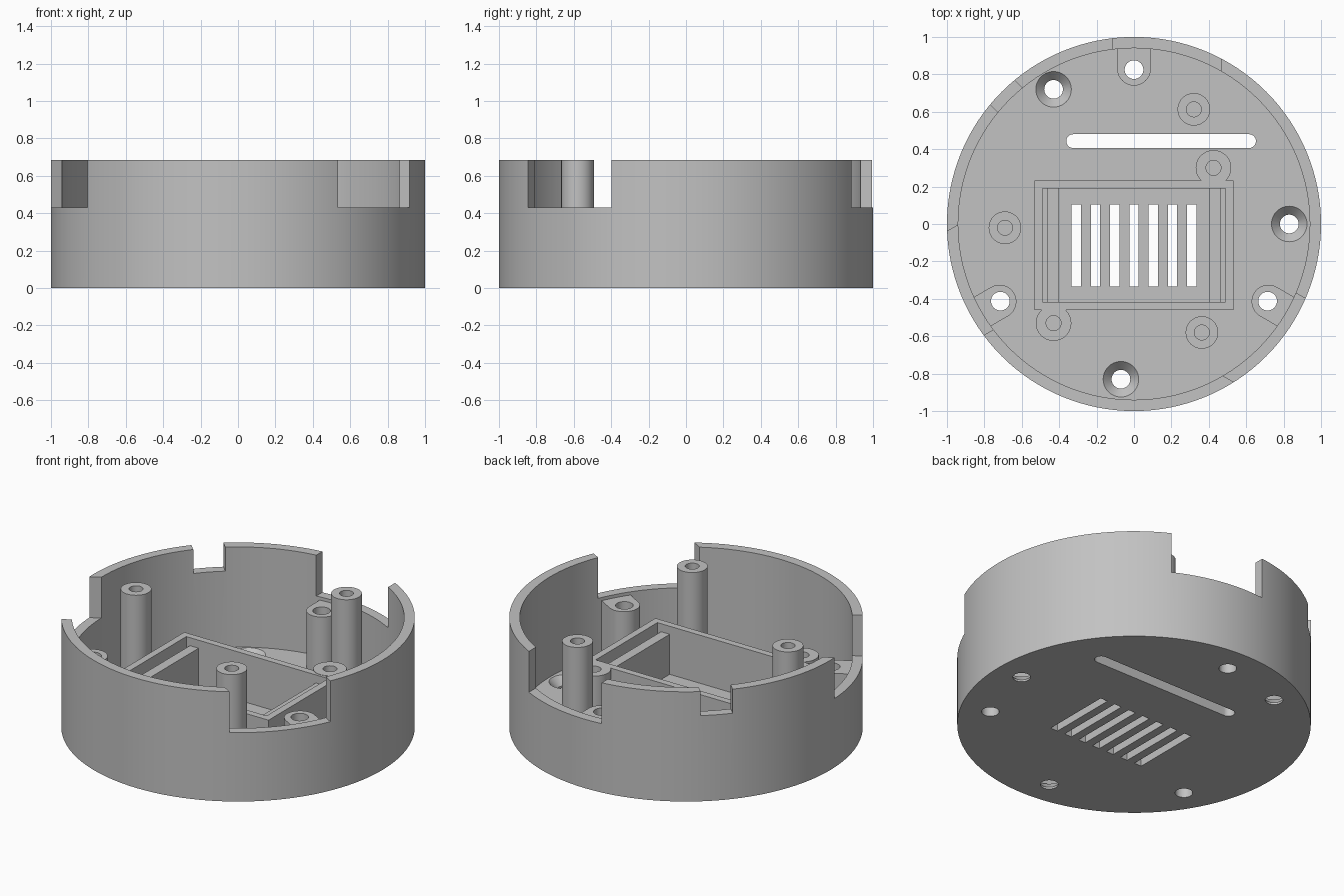
import bpy, bmesh
from math import pi, cos, sin, radians
from mathutils import Matrix, Vector

if "Cube" in bpy.data.objects:
    bpy.data.objects.remove(bpy.data.objects["Cube"], do_unlink=True)

HEIGHT, INNER, FLOOR = 0.685, 0.94, 0.06
NOTCH_Z, BOSS_Z, TRAY_Z = 0.43, 0.41, 0.36

grey = bpy.data.materials.new("plain grey")
grey.use_nodes = True
grey.diffuse_color = (0.54, 0.54, 0.54, 1)
grey.node_tree.nodes["Principled BSDF"].inputs["Base Color"].default_value = grey.diffuse_color


def make(name, bm):
    bmesh.ops.remove_doubles(bm, verts=bm.verts, dist=1e-5)
    bmesh.ops.recalc_face_normals(bm, faces=bm.faces)
    mesh = bpy.data.meshes.new(name)
    bm.to_mesh(mesh)
    bm.free()
    mesh.materials.append(grey)
    obj = bpy.data.objects.new(name, mesh)
    bpy.context.collection.objects.link(obj)
    return obj


def lathe(name, profile, at=(0, 0), steps=40):
    """Revolve an (r, z) profile that starts and ends on the axis."""
    bm = bmesh.new()
    verts = [bm.verts.new((r, 0, z)) for r, z in profile]
    edges = [bm.edges.new(pair) for pair in zip(verts, verts[1:])]
    bmesh.ops.spin(bm, geom=verts + edges, cent=(0, 0, 0), axis=(0, 0, 1),
                   angle=2 * pi, steps=steps)
    bmesh.ops.translate(bm, verts=bm.verts, vec=(*at, 0))
    return make(name, bm)


def prism(name, outline, z0, z1, turn=0):
    """Extrude a flat outline between two heights, turned about z."""
    bm = bmesh.new()
    face = bm.faces.new([bm.verts.new((x, y, z0)) for x, y in outline])
    top = bmesh.ops.extrude_face_region(bm, geom=[face])["geom"]
    bmesh.ops.translate(bm, vec=(0, 0, z1 - z0),
                        verts=[g for g in top if isinstance(g, bmesh.types.BMVert)])
    bmesh.ops.rotate(bm, verts=bm.verts, cent=(0, 0, 0),
                     matrix=Matrix.Rotation(radians(turn), 3, 'Z'))
    return make(name, bm)


def rect(x0, x1, y0, y1):
    return [(x0, y0), (x1, y0), (x1, y1), (x0, y1)]


def arc(x, y, r, start, end, steps=16):
    angles = [radians(start + (end - start) * i / steps) for i in range(steps + 1)]
    return [(x + r * cos(a), y + r * sin(a)) for a in angles]


def cut(obj, cutters):
    for c in cutters:
        mod = obj.modifiers.new("cut", 'BOOLEAN')
        mod.operation, mod.solver, mod.object = 'DIFFERENCE', 'EXACT', c
        bpy.context.view_layer.objects.active = obj
        bpy.ops.object.modifier_apply(modifier=mod.name)
        bpy.data.objects.remove(c, do_unlink=True)


def drill(at, r):
    return lathe("drill", [(0, -0.1), (r, -0.1), (r, 0.6), (0, 0.6)], at)


# Round shell with floor
shell = lathe("shell", [(0, 0), (1, 0), (1, HEIGHT), (INNER, HEIGHT),
                        (INNER, FLOOR), (0, FLOOR)], steps=128)
cutters = []
# Three wide rim notches and a small one
for turn in (0, 120, 240):
    cutters.append(prism("notch", rect(-0.113, 0.465, 0.7, 1.1), NOTCH_Z, 1, turn))
cutters.append(prism("small_notch", rect(-0.092, 0.092, 0.8, 1.1), 0.535, 1, 45))
# Long cable slot and vent slits
cutters.append(prism("cable_slot", arc(0.615, 0.443, 0.037, -90, 90)
                     + arc(-0.325, 0.443, 0.037, 90, 270), -0.1, 0.2))
for i in range(-3, 4):
    x = i * 0.103
    cutters.append(prism("vent", rect(x - 0.025, x + 0.025, -0.335, 0.105), -0.1, 0.2))
# Countersunk screw holes
for at in ((-0.43, 0.72), (0.83, 0), (-0.07, -0.83)):
    cutters.append(lathe("countersink", [(0, -0.1), (0.05, -0.1), (0.05, 0.012),
                                         (0.095, FLOOR), (0.095, 0.1), (0, 0.1)], at))
# Wall bosses, drilled through the floor
bosses = []
boss_outline = [(0.09, 0.955)] + [(-0.09, 0.955)] + arc(0, 0.83, 0.09, 180, 360)
for i, turn in enumerate((0, 120, 240)):
    boss = prism(f"wall_boss_{i + 1}", boss_outline, 0.03, BOSS_Z, turn)
    spot = Matrix.Rotation(radians(turn), 3, 'Z') @ Vector((0, 0.825, 0))
    cut(boss, [drill(spot.xy, 0.05)])
    cutters.append(drill(spot.xy, 0.05))
    bosses.append(boss)
cut(shell, cutters)


# Screw posts with blind holes
def post(name, at, r, top):
    return lathe(name, [(0, 0.03), (r, 0.03), (r, top), (0.04, top),
                        (0.04, top - 0.2), (0, top - 0.2)], at)


posts = [post(f"tall_post_{i + 1}", at, 0.087, HEIGHT)
         for i, at in enumerate([(0.32, 0.613), (-0.69, -0.02), (0.363, -0.58)])]
posts += [post(f"tray_post_{i + 1}", at, 0.095, TRAY_Z + 0.002)
          for i, at in enumerate([(0.425, 0.3), (-0.43, -0.53)])]

# Rectangular tray with a slotted ledge at each end
tray = prism("tray_wall", rect(-0.533, 0.533, -0.46, 0.232), 0.03, TRAY_Z)
cut(tray, [prism("cavity", rect(-0.49, 0.49, -0.418, 0.19), 0, 0.6)])
ledges = [prism(f"{side}_tray_ledge", rect(min(a, b), max(a, b), -0.425, 0.197), 0.03, 0.31)
          for side, a, b in (("left", 0.405, 0.465), ("right", -0.405, -0.465))]

# Smooth the round walls, keep the corners sharp
bpy.ops.object.select_all(action='DESELECT')
for obj in [shell, tray] + bosses + posts + ledges:
    obj.select_set(True)
bpy.context.view_layer.objects.active = shell
bpy.ops.object.shade_smooth_by_angle(angle=radians(30))
